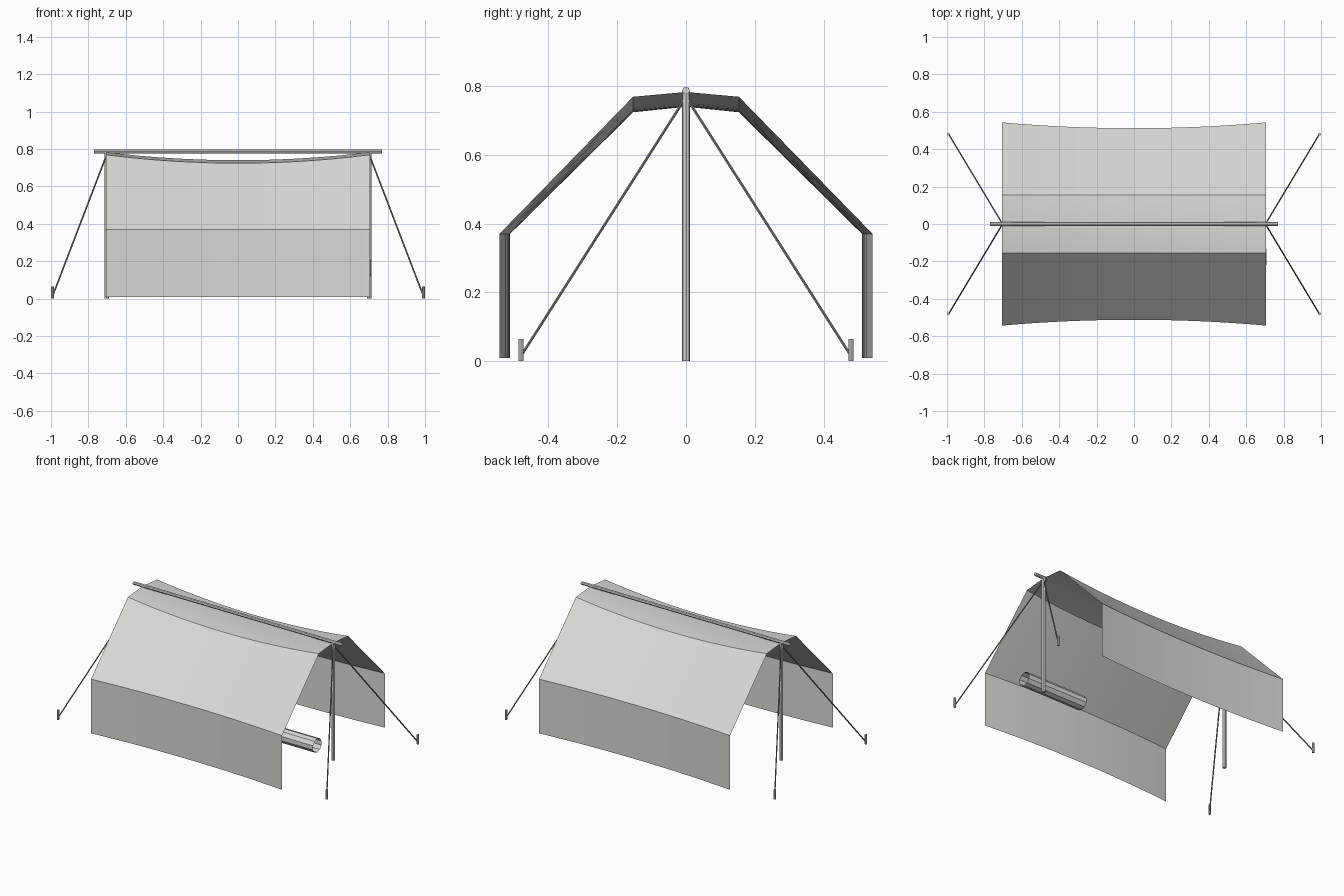
import bpy
import math
from mathutils import Vector

if "Cube" in bpy.data.objects:
    bpy.data.objects.remove(bpy.data.objects["Cube"], do_unlink=True)


def make_material(name, color):
    mat = bpy.data.materials.new(name)
    mat.use_nodes = True
    mat.diffuse_color = color
    mat.node_tree.nodes["Principled BSDF"].inputs["Base Color"].default_value = color
    return mat


pale = make_material("pale_grey", (0.69, 0.69, 0.66, 1.0))
dark = make_material("dark_rope_grey", (0.24, 0.24, 0.24, 1.0))


def rod(name, start, end, radius, sides=8, caps='NGON', mat=pale):
    """Straight faceted bar between two points."""
    a, b = Vector(start), Vector(end)
    bpy.ops.mesh.primitive_cylinder_add(
        vertices=sides, radius=radius, depth=(b - a).length,
        end_fill_type=caps, location=(a + b) / 2)
    obj = bpy.context.object
    obj.name = name
    obj.rotation_euler = (b - a).to_track_quat('Z', 'Y').to_euler()
    obj.data.materials.append(mat)


# Canvas: one cross-section swept along x, sagging between the poles
HALF, STEPS = 0.705, 16
# each point: y, z, inward sag, downward sag
half_profile = [(0.543, 0.009, 0.031, 0), (0.543, 0.37, 0.031, 0),
                (0.154, 0.769, 0, 0.045)]
profile = ([(-y, z, s, d) for y, z, s, d in half_profile]
           + [(0, 0.783, 0, 0.043)] + half_profile[::-1])
verts, faces = [], []
for i in range(STEPS + 1):
    t = 2 * i / STEPS - 1
    sag = 1 - t * t
    for y, z, inward, down in profile:
        side = (y > 0) - (y < 0)
        verts.append((t * HALF, y - side * inward * sag, z - down * sag))
n = len(profile)
for i in range(STEPS):
    for j in range(n - 1):
        a = i * n + j
        faces.append((a, a + n, a + n + 1, a + 1))
mesh = bpy.data.meshes.new("tent_canvas")
mesh.from_pydata(verts, [], faces)
mesh.materials.append(pale)
tent = bpy.data.objects.new("tent_canvas", mesh)
bpy.context.collection.objects.link(tent)
bpy.ops.object.select_all(action='DESELECT')
tent.select_set(True)
bpy.context.view_layer.objects.active = tent
bpy.ops.object.shade_smooth_by_angle(angle=math.radians(35))

# Ridge pole
rod("ridge_pole", (-0.77, 0, 0.787), (0.77, 0, 0.787), 0.011)

# Upright poles, guy ropes and pegs at both ends
for sx, end in ((1, "left"), (-1, "right")):
    rod(f"{end}_upright_pole", (sx * 0.703, 0, 0), (sx * 0.703, 0, 0.785), 0.012)
    for sy, side in ((-1, "front"), (1, "back")):
        rod(f"{end}_{side}_guy_rope", (sx * 0.705, sy * 0.004, 0.762),
            (sx * 0.991, sy * 0.48, 0.015), 0.0042, sides=6, mat=dark)
        rod(f"{end}_{side}_peg", (sx * 0.9925, sy * 0.48, 0),
            (sx * 0.9925, sy * 0.48, 0.065), 0.0075)

# Rolled bedding: an open tube just inside the left end
rod("bedroll", (0.26, -0.175, 0.165), (0.708, -0.175, 0.165), 0.046, 10,
    caps='NOTHING')
